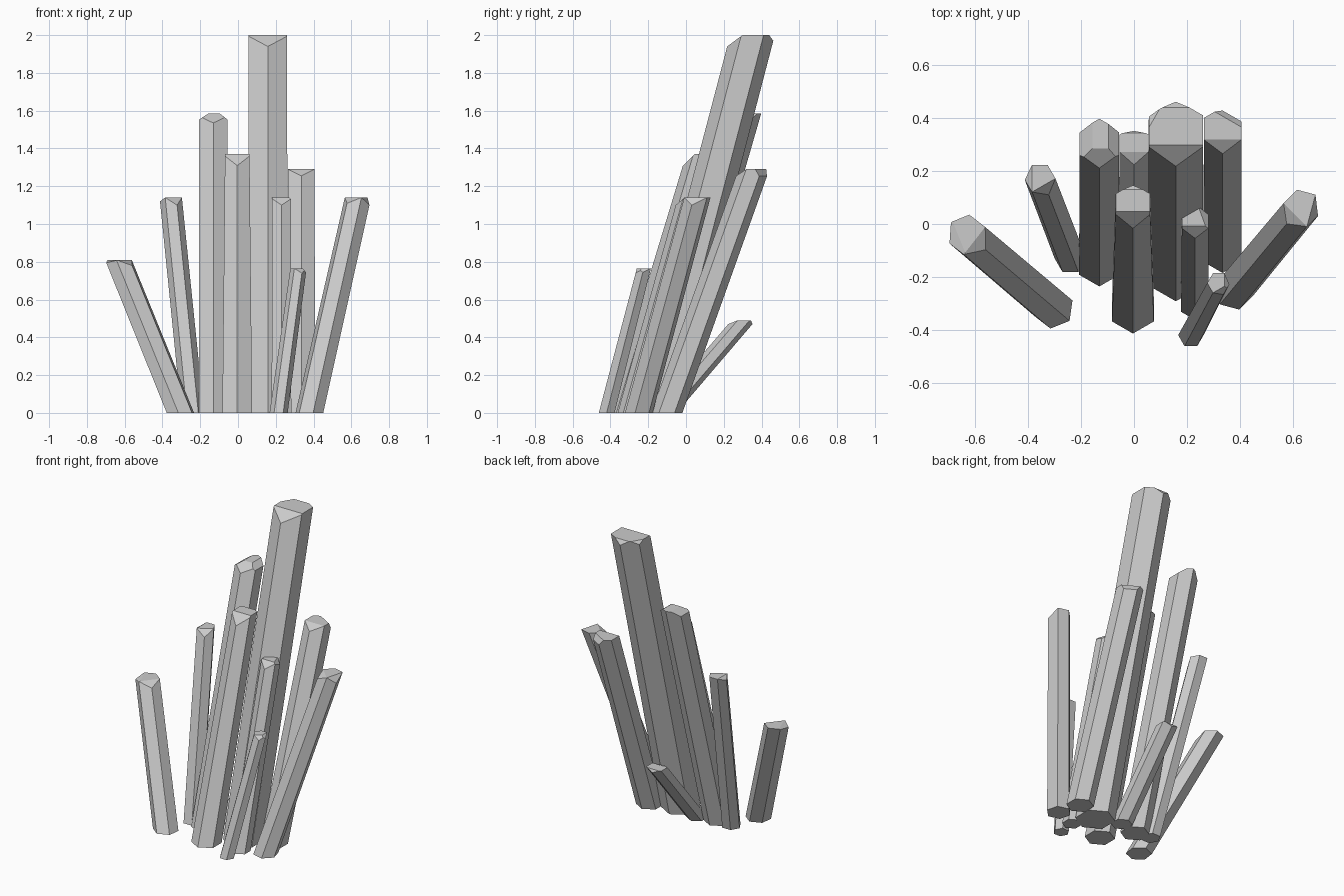
import bpy, bmesh
from math import cos, sin, radians
from mathutils import Vector

if "Cube" in bpy.data.objects:
    bpy.data.objects.remove(bpy.data.objects["Cube"])


def crystal(name, base, top, r0, r1, turn, cuts):
    """Leaning six-sided prism; cuts = (direction deg, drop, inner fraction of radius)."""
    b, t = Vector((*base, 0)), Vector(top)
    bm = bmesh.new()
    ring = [Vector((cos(a), sin(a), 0)) for a in (radians(turn + 60 * k) for k in range(6))]
    low = [bm.verts.new(b + r0 * d) for d in ring]
    high = [bm.verts.new(t + r1 * d) for d in ring]
    bm.faces.new(low[::-1])
    bm.faces.new(high)
    for i in range(6):
        j = (i + 1) % 6
        bm.faces.new((low[i], low[j], high[j], high[i]))
    axis = (t - b) / t.z
    # facets ground off the tip
    for ang, drop, inner in cuts:
        d = Vector((cos(radians(ang)), sin(radians(ang)), 0))
        side = Vector((-d.y, d.x, 0))
        outer_pt = t - axis * drop + d * r1
        inner_pt = t + d * r1 * inner
        n = side.cross(inner_pt - outer_pt)
        if n.z < 0:
            n = -n
        bmesh.ops.bisect_plane(bm, geom=bm.verts[:] + bm.edges[:] + bm.faces[:], dist=1e-6,
                               plane_co=outer_pt, plane_no=n, clear_outer=True)
        bmesh.ops.holes_fill(bm, edges=[e for e in bm.edges if e.is_boundary], sides=0)
    bmesh.ops.recalc_face_normals(bm, faces=bm.faces[:])
    me = bpy.data.meshes.new(name)
    bm.to_mesh(me)
    bm.free()
    bpy.context.collection.objects.link(bpy.data.objects.new(name, me))


# central upright group
crystal("crystal_tallest", (0.158, -0.172), (0.158, 0.352, 2.0), 0.12, 0.118, 30,
        [(270, 0.06, 0.45), (90, 0.03, 0.75), (150, 0.02, 0.8)])
crystal("crystal_left_tall", (-0.131, -0.148), (-0.131, 0.312, 1.585), 0.088, 0.086, 30,
        [(270, 0.05, 0.3), (180, 0.04, 0.3), (0, 0.04, 0.4)])
crystal("crystal_front_centre", (-0.004, -0.323), (-0.004, 0.077, 1.37), 0.091, 0.075, 30,
        [(270, 0.06, 0.4), (90, 0.02, 0.7)])
crystal("crystal_right_tall", (0.335, -0.102), (0.335, 0.36, 1.29), 0.083, 0.082, 30,
        [(270, 0.035, 0.5), (60, 0.05, 0.5)])
crystal("crystal_right_slim", (0.23, -0.302), (0.231, 0.015, 1.14), 0.06, 0.058, 30,
        [(270, 0.04, 0.4), (20, 0.03, 0.5)])
crystal("crystal_back_short", (0.0, -0.115), (0.0, 0.305, 0.49), 0.065, 0.064, 30,
        [(270, 0.02, 0.5), (90, 0.02, 0.6)])

# outer leaning crystals
crystal("crystal_far_left", (-0.305, -0.318), (-0.633, -0.04, 0.81), 0.078, 0.076, 22,
        [(202, 0.015, 0.4), (322, 0.03, 0.5)])
crystal("crystal_left_slim", (-0.24, -0.13), (-0.356, 0.172, 1.14), 0.06, 0.059, 0,
        [(300, 0.04, 0.5), (180, 0.02, 0.5)])
crystal("crystal_far_right", (0.378, -0.25), (0.635, 0.06, 1.14), 0.076, 0.072, 45,
        [(345, 0.04, 0.5), (225, 0.03, 0.5)])
crystal("crystal_front_small", (0.215, -0.42), (0.32, -0.223, 0.765), 0.048, 0.043, 0,
        [(300, 0.025, 0.5), (0, 0.02, 0.5)])
